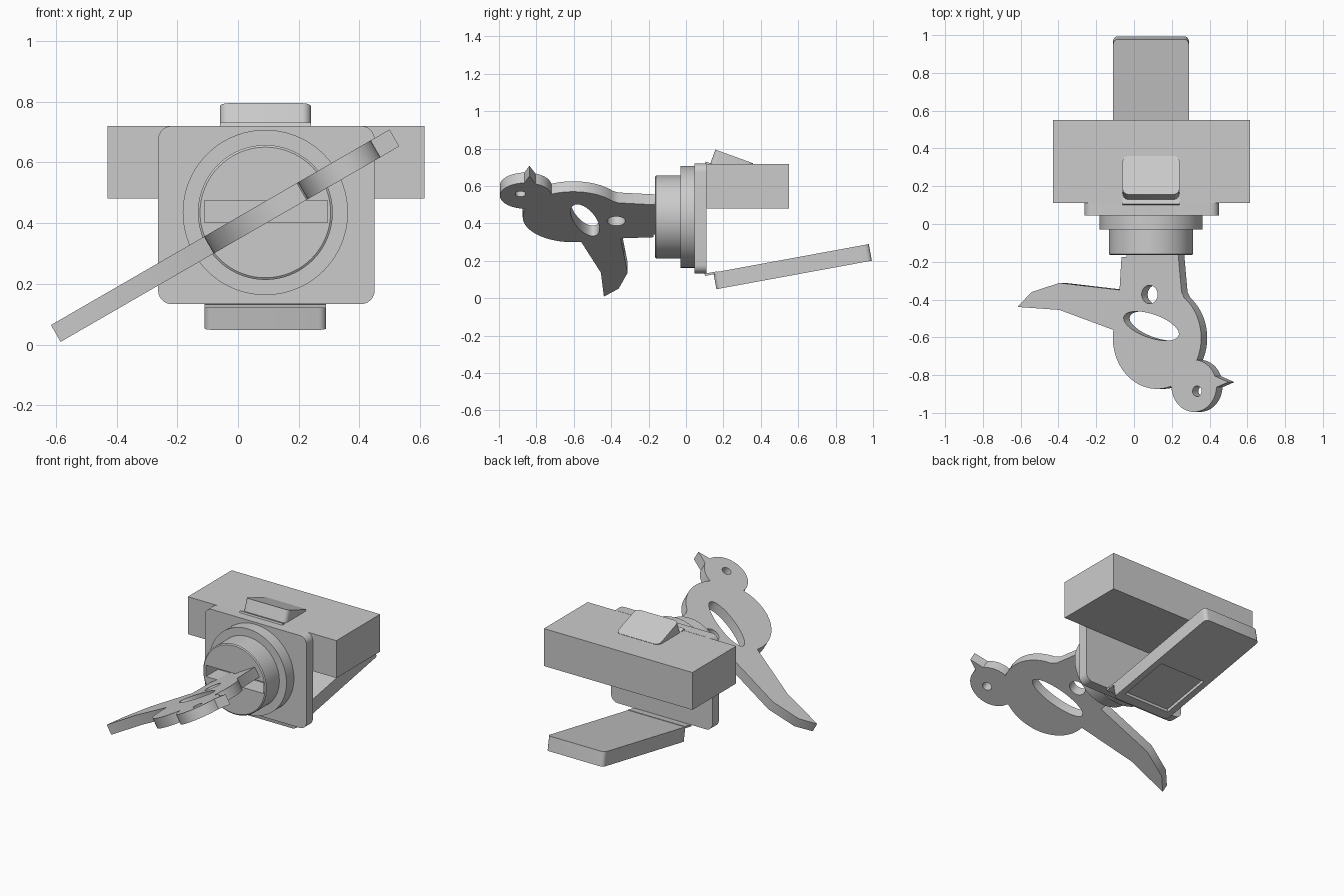
import bpy, bmesh
from math import sin, cos, radians, pi
from mathutils import Matrix, Vector

if "Cube" in bpy.data.objects:
    bpy.data.objects.remove(bpy.data.objects["Cube"])

CX, CZ = 0.09, 0.435          # lock axis in x and z


def finish(name, bm, loc=(0, 0, 0), rot=(0, 0, 0)):
    bmesh.ops.recalc_face_normals(bm, faces=bm.faces)
    me = bpy.data.meshes.new(name)
    bm.to_mesh(me)
    bm.free()
    ob = bpy.data.objects.new(name, me)
    bpy.context.collection.objects.link(ob)
    ob.location, ob.rotation_euler = loc, rot
    return ob


def activate(ob):
    bpy.ops.object.select_all(action='DESELECT')
    ob.select_set(True)
    bpy.context.view_layer.objects.active = ob


def smooth(ob):
    activate(ob)
    bpy.ops.object.shade_smooth_by_angle(angle=radians(30))


def box(name, size, loc, tilt=0, radius=0, axis=2):
    """Box tilted about x; edges along the given local axis get rounded."""
    bm = bmesh.new()
    bmesh.ops.create_cube(bm, size=1, matrix=Matrix.Diagonal((*size, 1)))
    if radius:
        edges = [e for e in bm.edges
                 if abs((e.verts[0].co - e.verts[1].co)[axis]) > 1e-4]
        bmesh.ops.bevel(bm, geom=edges, offset=radius, segments=6,
                        profile=0.5, affect='EDGES')
    return finish(name, bm, loc, (radians(tilt), 0, 0))


def lathe(name, profile, n=96):
    """Solid of (radius, y) rings about the lock axis."""
    bm = bmesh.new()
    rings = [[bm.verts.new((CX + r * cos(2 * pi * i / n), y,
                            CZ + r * sin(2 * pi * i / n))) for i in range(n)]
             for r, y in profile]
    for a, b in zip(rings, rings[1:]):
        for i in range(n):
            j = (i + 1) % n
            bm.faces.new((a[i], a[j], b[j], b[i]))
    bm.faces.new(rings[0])
    bm.faces.new(rings[-1])
    return finish(name, bm)


def cut(ob, cutter):
    mod = ob.modifiers.new("cut", 'BOOLEAN')
    mod.operation, mod.object, mod.solver = 'DIFFERENCE', cutter, 'EXACT'
    bpy.context.view_layer.update()
    activate(ob)
    bpy.ops.object.modifier_apply(modifier=mod.name)
    bpy.data.objects.remove(cutter)


def arc(c, r, a0, a1, n=24):
    return [(c[0] + r * cos(radians(a0 + (a1 - a0) * i / n)),
             c[1] + r * sin(radians(a0 + (a1 - a0) * i / n))) for i in range(n + 1)]


# housing behind the plate
box("housing", (1.045, 0.44, 0.238), (0.0925, 0.33, 0.6))
plate = box("face_plate", (0.713, 0.065, 0.587), (0.0935, 0.0775, 0.4265),
            radius=0.045, axis=1)
smooth(plate)

# collar and lock barrel with keyway
smooth(lathe("collar", [(0.272, -0.03), (0.272, 0.05)]))
barrel = lathe("barrel", [(0.215, -0.165), (0.222, -0.16), (0.222, -0.02)])
cut(barrel, box("slot_cutter", (0.405, 0.24, 0.072), (0.0925, -0.165, 0.438)))
smooth(barrel)

# top latch: tilted slab sunk into the housing
smooth(box("top_latch", (0.3, 0.216, 0.085), (0.09, 0.244, 0.718), -20, 0.03))
box("top_latch_tongue", (0.3, 0.04, 0.012), (0.09, 0.122, 0.718), -20)

# lower lever with a recessed panel underneath
lever_c = Vector((0.09, 0.57, 0.169))
lever = box("lower_lever", (0.4, 0.845, 0.09), lever_c, 10.4, 0.025)
offset = Matrix.Rotation(radians(10.4), 3, 'X') @ Vector((0, -0.2, -0.045))
cut(lever, box("panel_cutter", (0.32, 0.33, 0.04), lever_c + offset, 10.4))
smooth(lever)
box("lever_tongue", (0.4, 0.07, 0.012), (0.09, 0.135, 0.132), 10.4)

# bird-shaped key: flat outline with three holes, turned 30 degrees
outline = [(0.174, -0.06), (-0.131, -0.06), (-0.131, -0.175), (-0.162, -0.175),
           (-0.174, -0.349), (-0.541, -0.312), (-0.712, -0.36),
           (-0.797, -0.439), (-0.541, -0.455)]
outline += arc((0.055, -0.603), 0.27, 171, 288)          # belly
outline += arc((0.281, -0.857), 0.138, 183, 357)         # head
outline += [(0.491, -0.837)]                             # beak
outline += arc((0.281, -0.857), 0.138, 22, 82, 10)
outline += arc((0.055, -0.603), 0.27, 333, 412)          # back
outline += [(0.205, -0.36)]
eye = arc((0.30, -0.885), 0.028, 0, 345, 23)
ring_hole = arc((0.01, -0.373), 0.049, 0, 345, 23)
t = radians(-16)
slot = [(0.02 + x * cos(t) - y * sin(t), -0.54 + x * sin(t) + y * cos(t))
        for x, y in ((0.175 * cos(2 * pi * i / 40), 0.063 * sin(2 * pi * i / 40))
                     for i in range(40))]

cu = bpy.data.curves.new("key", 'CURVE')
cu.dimensions, cu.fill_mode, cu.extrude = '2D', 'BOTH', 0.032
for pts in (outline, eye, ring_hole, slot):
    sp = cu.splines.new('POLY')
    sp.points.add(len(pts) - 1)
    for p, (u, v) in zip(sp.points, pts):
        p.co = (u, v, 0, 1)
    sp.use_cyclic_u = True
key = bpy.data.objects.new("bird_key", cu)
bpy.context.collection.objects.link(key)
key.location, key.rotation_euler = (CX, 0, CZ), (0, radians(-30), 0)
activate(key)
bpy.ops.object.convert(target='MESH')
key = bpy.context.view_layer.objects.active
bm = bmesh.new()
bm.from_mesh(key.data)
bmesh.ops.remove_doubles(bm, verts=bm.verts, dist=1e-4)
bmesh.ops.recalc_face_normals(bm, faces=bm.faces)
bm.to_mesh(key.data)
bm.free()
smooth(key)
